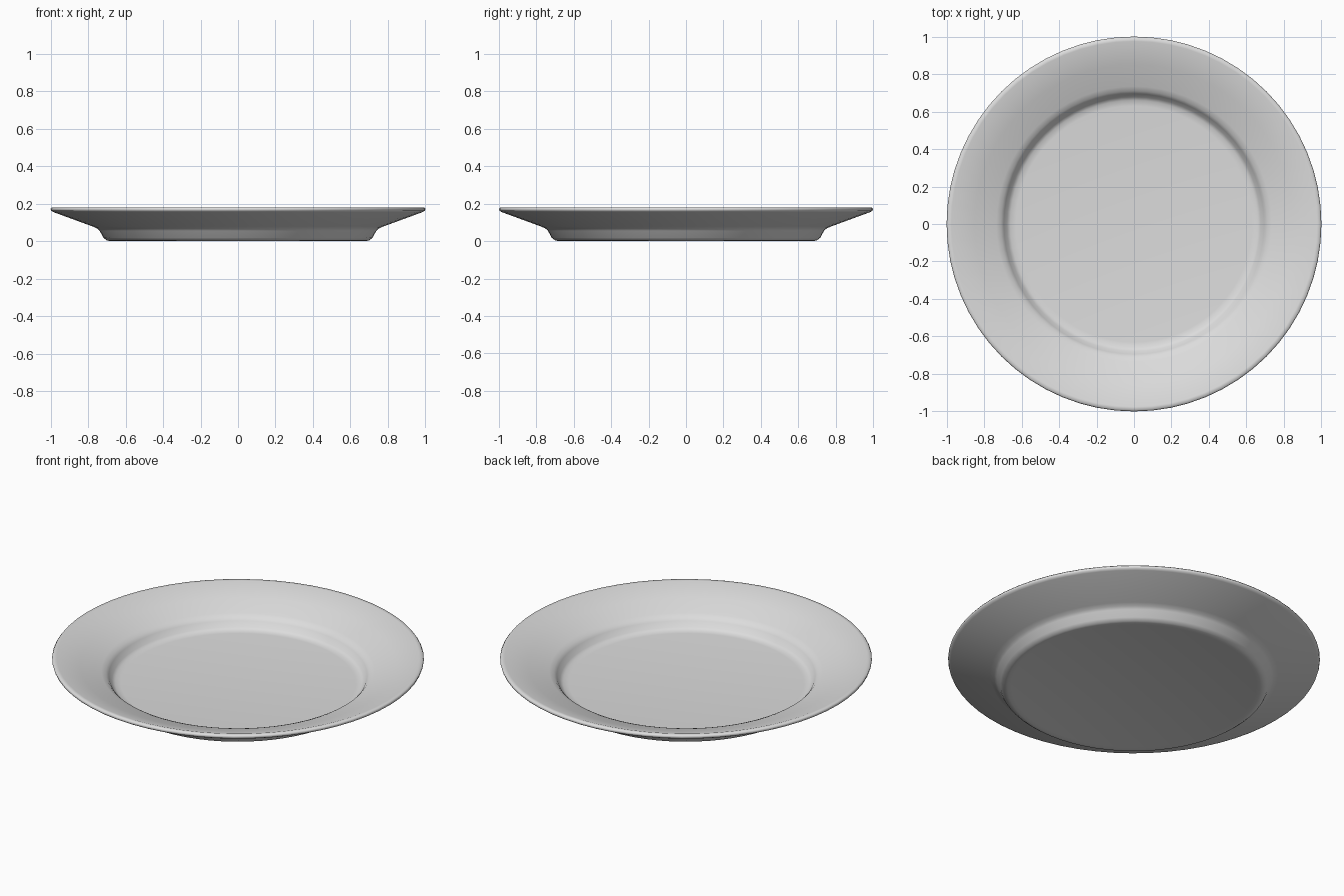
import bpy, bmesh, math

if "Cube" in bpy.data.objects:
    bpy.data.objects.remove(bpy.data.objects["Cube"])

SIDES = 64

# Plate cross-section (radius, height): underside centre, foot, rim, well
PROFILE = [
    (0.0, 0.005), (0.66, 0.005), (0.68, 0.0), (0.70, 0.004), (0.718, 0.018),
    (0.738, 0.055), (0.752, 0.068), (0.775, 0.078), (0.985, 0.155),
    (0.997, 0.162), (1.0, 0.172), (0.994, 0.180), (0.975, 0.180),
    (0.85, 0.137), (0.735, 0.099), (0.71, 0.088), (0.695, 0.072),
    (0.678, 0.042), (0.66, 0.031), (0.63, 0.028), (0.0, 0.028),
]

# Light ceramic glaze
glaze = bpy.data.materials.new("light_grey_glaze")
glaze.diffuse_color = (0.72, 0.72, 0.72, 1.0)
glaze.use_nodes = True
glaze.node_tree.nodes["Principled BSDF"].inputs["Base Color"].default_value = glaze.diffuse_color


def revolve(name, profile, material):
    """Spin a closed profile around z; end points lie on the axis."""
    bm = bmesh.new()
    rings = []
    for r, z in profile:
        if r == 0:
            rings.append([bm.verts.new((0, 0, z))] * SIDES)
        else:
            rings.append([bm.verts.new((r * math.cos(math.tau * i / SIDES),
                                        r * math.sin(math.tau * i / SIDES), z))
                          for i in range(SIDES)])
    for low, high in zip(rings, rings[1:]):
        for i in range(SIDES):
            j = (i + 1) % SIDES
            corners = dict.fromkeys((low[i], low[j], high[j], high[i]))
            bm.faces.new(list(corners))
    bmesh.ops.recalc_face_normals(bm, faces=bm.faces)
    mesh = bpy.data.meshes.new(name)
    bm.to_mesh(mesh)
    bm.free()
    mesh.materials.append(material)
    obj = bpy.data.objects.new(name, mesh)
    bpy.context.collection.objects.link(obj)
    return obj


# Whole plate with a smooth finish
plate = revolve("plate", PROFILE, glaze)
bpy.context.view_layer.objects.active = plate
plate.select_set(True)
bpy.ops.object.shade_smooth_by_angle(angle=math.radians(60))
